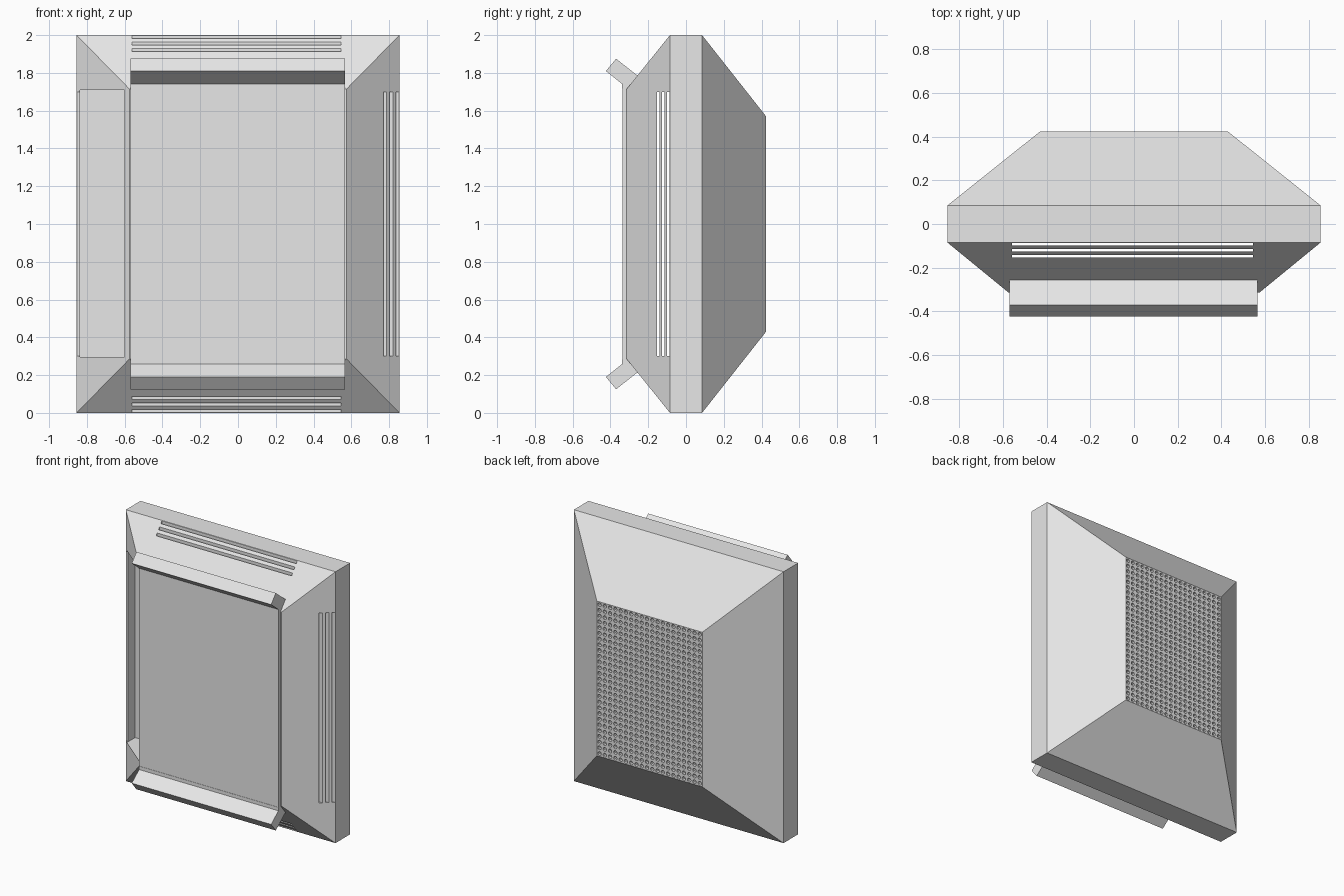
import bpy, bmesh, math
from mathutils import Vector

cube = bpy.data.objects.get("Cube")
if cube:
    bpy.data.objects.remove(cube, do_unlink=True)

grey = bpy.data.materials.new("light_grey")
grey.use_nodes = True
grey.diffuse_color = (0.8, 0.8, 0.8, 1)
for node in grey.node_tree.nodes:
    if node.type == "BSDF_PRINCIPLED":
        node.inputs["Base Color"].default_value = (0.8, 0.8, 0.8, 1)

HALF_X, SLAB, BACK_Y, BACK_X, BACK_Z = 0.855, 0.085, 0.424, 0.43, 0.57
HOLE_DEPTH = 0.03


def finish(bm, name):
    bmesh.ops.remove_doubles(bm, verts=bm.verts, dist=0.0001)
    bmesh.ops.recalc_face_normals(bm, faces=bm.faces)
    mesh = bpy.data.meshes.new(name)
    bm.to_mesh(mesh)
    bm.free()
    mesh.materials.append(grey)
    obj = bpy.data.objects.new(name, mesh)
    bpy.context.collection.objects.link(obj)
    return obj


def loft(bm, sections, caps=True):
    """Skin rectangular sections given as (y, half width, half height)."""
    rings = [[bm.verts.new((sx * hx, y, 1 + sz * hz))
              for sx, sz in ((-1, -1), (1, -1), (1, 1), (-1, 1))]
             for y, hx, hz in sections]
    for a, b in zip(rings, rings[1:]):
        for i in range(4):
            j = (i + 1) % 4
            bm.faces.new((a[i], a[j], b[j], b[i]))
    if caps:
        bm.faces.new(rings[0])
        bm.faces.new(rings[-1])


def box(name, x, y, z):
    bm = bmesh.new()
    bmesh.ops.create_cube(bm, size=1)
    for v in bm.verts:
        v.co = [lo + (c + 0.5) * (hi - lo) for c, (lo, hi) in zip(v.co, (x, y, z))]
    return finish(bm, name)


# Body: slab with tapered front and back
t = (BACK_Y - HOLE_DEPTH - SLAB) / (BACK_Y - SLAB)
seam = (BACK_Y - HOLE_DEPTH, HALF_X + (BACK_X - HALF_X) * t, 1 + (BACK_Z - 1) * t)
bm = bmesh.new()
loft(bm, [(-0.314, 0.575, 0.715), (-SLAB, HALF_X, 1), (SLAB, HALF_X, 1), seam])
body = finish(bm, "body")

# Vent slots through the body, and the deep pocket in the right slope
cutters = [box("pocket_cutter", (-0.836, -0.6), (-0.6, -0.005), (0.295, 1.71))]
for i in range(3):
    y = -0.093 - 0.0275 * i
    cutters.append(box("side_slot_cutter", (-1, 1), (y - 0.0068, y + 0.0068), (0.3, 1.7)))
    cutters.append(box("top_slot_cutter", (-0.56, 0.545), (y - 0.0062, y + 0.0062), (-0.5, 2.5)))
bpy.context.view_layer.objects.active = body
for cutter in cutters:
    cutter.hide_render = True
    mod = body.modifiers.new("cut", "BOOLEAN")
    mod.operation, mod.solver, mod.object = "DIFFERENCE", "EXACT", cutter
    bpy.ops.object.modifier_apply(modifier=mod.name)
for cutter in cutters:
    bpy.data.objects.remove(cutter, do_unlink=True)

# Perforated back: a grid of cells, each with an octagonal hole
bm = bmesh.new()
loft(bm, [seam, (BACK_Y, BACK_X, BACK_Z)], caps=False)
cols, rows = 20, 27
cw, ch = 2 * BACK_X / cols, 2 * BACK_Z / rows
for c in range(cols):
    for r in range(rows):
        centre = Vector((-BACK_X + (c + 0.5) * cw, BACK_Y, 1 - BACK_Z + (r + 0.5) * ch))
        outer, rim, deep = [], [], []
        for k in range(8):
            a = k * math.pi / 4
            ca, sa = math.cos(a), math.sin(a)
            edge = Vector((round(ca) * cw / 2, 0, round(sa) * ch / 2))
            hole = Vector((ca, 0, sa)) * 0.0145
            outer.append(bm.verts.new(centre + edge))
            rim.append(bm.verts.new(centre + hole))
            deep.append(bm.verts.new(centre + hole - Vector((0, HOLE_DEPTH, 0))))
        for k in range(8):
            n = (k + 1) % 8
            bm.faces.new((outer[k], outer[n], rim[n], rim[k]))
            bm.faces.new((rim[k], rim[n], deep[n], deep[k]))
finish(bm, "perforated_back")

# Front panel
box("front_panel", (-0.57, 0.567), (-0.337, -0.30), (0.28, 1.72))

# Slanted flaps above and below the panel
PROFILE = [(-0.424, 1.81), (-0.37, 1.875), (-0.25, 1.78), (-0.30, 1.717),
           (-0.339, 1.717), (-0.339, 1.742)]
for name, mirrored in (("upper_flap", False), ("lower_flap", True)):
    bm = bmesh.new()
    face = bm.faces.new([bm.verts.new((-0.57, y, 2 - z if mirrored else z))
                         for y, z in PROFILE])
    ext = bmesh.ops.extrude_face_region(bm, geom=[face], use_keep_orig=True)
    bmesh.ops.translate(bm, vec=(1.137, 0, 0),
                        verts=[g for g in ext["geom"] if isinstance(g, bmesh.types.BMVert)])
    finish(bm, name)
